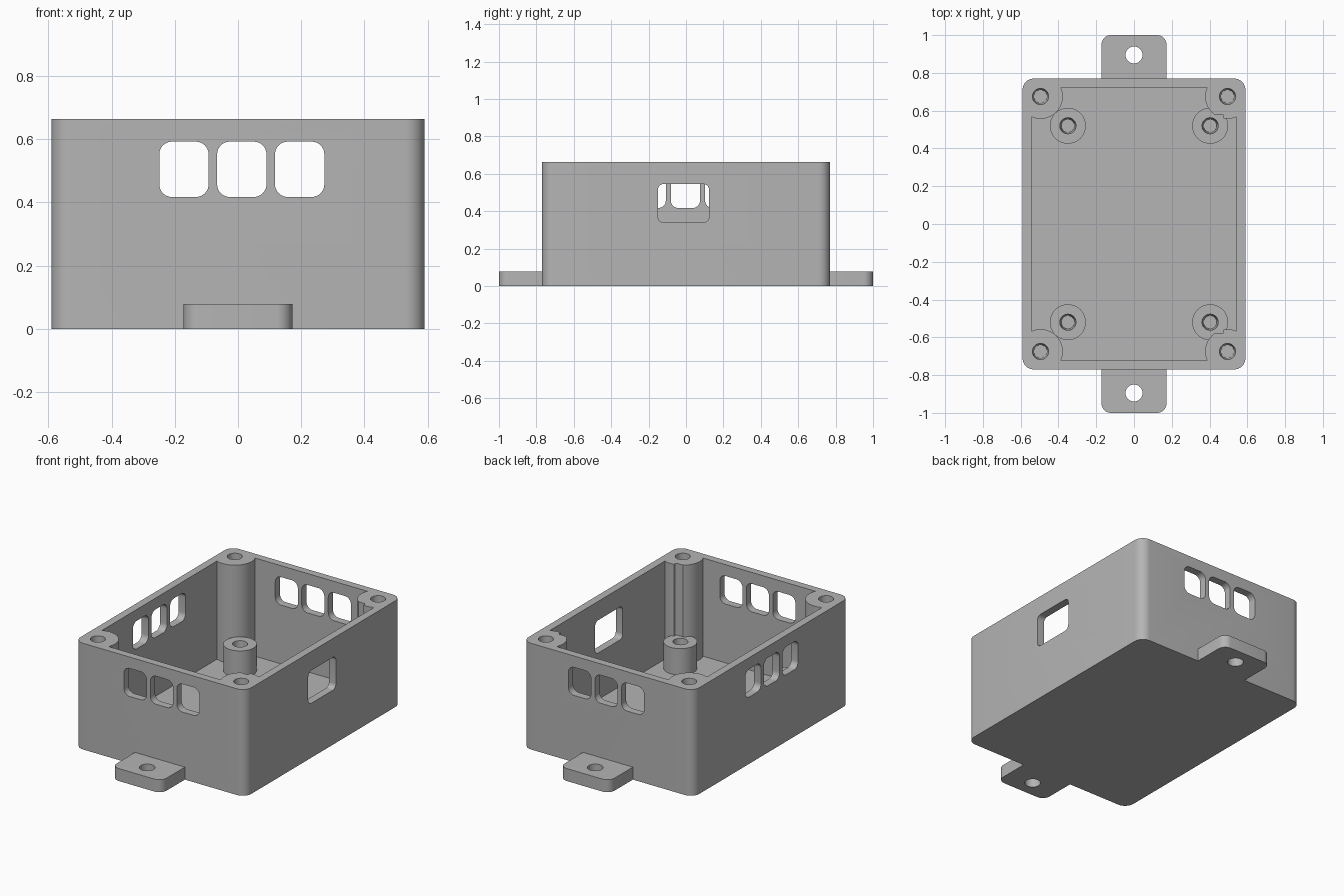
import bpy
import bmesh
from math import sin, cos, pi, atan2, sqrt

cube = bpy.data.objects.get("Cube")
if cube:
    bpy.data.objects.remove(cube, do_unlink=True)

grey = bpy.data.materials.new("light_grey_plastic")
grey.use_nodes = True
grey.diffuse_color = (0.46, 0.46, 0.46, 1)
grey.node_tree.nodes["Principled BSDF"].inputs["Base Color"].default_value = (0.46, 0.46, 0.46, 1)

HALF_X, HALF_Y, TOP = 0.59, 0.77, 0.663     # outer shell
IN_X, IN_Y, FLOOR = 0.542, 0.723, 0.05      # inner cavity
POST_X, POST_Y, POST_R = 0.495, 0.675, 0.118
STANDOFF_TOP = 0.215


def add_object(name, bm):
    bmesh.ops.recalc_face_normals(bm, faces=bm.faces)
    mesh = bpy.data.meshes.new(name)
    bm.to_mesh(mesh)
    bm.free()
    obj = bpy.data.objects.new(name, mesh)
    mesh.materials.append(grey)
    bpy.context.collection.objects.link(obj)
    return obj


def prism(name, outline, low, high, axis="Z"):
    """Extrude a flat outline along an axis."""
    place = {"X": lambda a, b, t: (t, a, b),
             "Y": lambda a, b, t: (a, t, b),
             "Z": lambda a, b, t: (a, b, t)}[axis]
    bm = bmesh.new()
    rings = [[bm.verts.new(place(a, b, t)) for a, b in outline] for t in (low, high)]
    bm.faces.new(rings[0])
    bm.faces.new(rings[1])
    n = len(outline)
    for i in range(n):
        j = (i + 1) % n
        bm.faces.new((rings[0][i], rings[0][j], rings[1][j], rings[1][i]))
    return add_object(name, bm)


def rounded(x0, x1, y0, y1, radius, steps=8):
    """Rounded rectangle outline."""
    corners = [(x1, y1, -1, -1), (x0, y1, 1, -1), (x0, y0, 1, 1), (x1, y0, -1, 1)]
    pts = []
    for k, (x, y, sx, sy) in enumerate(corners):
        for i in range(steps + 1):
            a = (k + i / steps) * pi / 2
            pts.append((x + sx * radius + radius * cos(a), y + sy * radius + radius * sin(a)))
    return pts


def circle(x, y, radius, steps=40):
    return [(x + radius * cos(2 * pi * i / steps), y + radius * sin(2 * pi * i / steps))
            for i in range(steps)]


def screw_hole(x, y, low, high):
    """Slightly tapered blind hole cutter."""
    bm = bmesh.new()
    bmesh.ops.create_cone(bm, cap_ends=True, segments=32, radius1=0.035, radius2=0.043,
                          depth=high - low)
    bmesh.ops.translate(bm, verts=bm.verts, vec=(x, y, (low + high) / 2))
    return add_object("hole_cutter", bm)


def cut(obj, cutters):
    """Subtract the cutters, then discard them."""
    bpy.context.view_layer.objects.active = obj
    for cutter in cutters:
        cutter.hide_render = True
        mod = obj.modifiers.new("cut", "BOOLEAN")
        mod.operation = "DIFFERENCE"
        mod.solver = "EXACT"
        mod.object = cutter
        bpy.ops.object.modifier_apply(modifier=mod.name)
        bpy.data.objects.remove(cutter, do_unlink=True)


def cavity_outline(steps=24):
    """Inner wall outline, bulging inward around the four corner posts."""
    dx, dy = IN_X - POST_X, IN_Y - POST_Y
    start = atan2(-sqrt(POST_R ** 2 - dx ** 2), dx)
    end = atan2(dy, -sqrt(POST_R ** 2 - dy ** 2)) - 2 * pi
    arc = []
    for i in range(steps + 1):
        a = start + (end - start) * i / steps
        arc.append((POST_X + POST_R * cos(a), POST_Y + POST_R * sin(a)))
    pts = []
    for sx, sy in ((1, 1), (-1, 1), (-1, -1), (1, -1)):
        side = arc if sx * sy > 0 else arc[::-1]
        pts += [(sx * x, sy * y) for x, y in side]
    return pts


parts = []

# Shell with cavity, board clearance, post holes, vents and port
shell = prism("box_shell", rounded(-HALF_X, HALF_X, -HALF_Y, HALF_Y, 0.06), 0, TOP)
cutters = [prism("cavity_cutter", cavity_outline(), FLOOR, TOP + 0.1),
           prism("board_cutter", rounded(-0.425, 0.475, -0.58, 0.58, 0.01), STANDOFF_TOP, TOP + 0.2)]
for sx in (-1, 1):
    for sy in (-1, 1):
        cutters.append(screw_hole(sx * POST_X, sy * POST_Y, 0.2, TOP + 0.01))
for k in (-1, 0, 1):
    end_mid, side_mid = 0.012 + 0.183 * k, -0.003 + 0.183 * k
    cutters.append(prism("end_vent_cutter",
                         rounded(end_mid - 0.078, end_mid + 0.078, 0.417, 0.592, 0.04), -1, 1, "Y"))
    cutters.append(prism("side_vent_cutter",
                         rounded(side_mid - 0.078, side_mid + 0.078, 0.417, 0.592, 0.04), -1, -0.5, "X"))
cutters.append(prism("port_cutter", rounded(-0.15, 0.123, 0.34, 0.545, 0.03), 0.5, 1, "X"))
cut(shell, cutters)
parts.append(shell)

# Board standoffs
for x, side in ((-0.35, "right"), (0.403, "left")):
    for y, end in ((-0.52, "front"), (0.52, "back")):
        post = prism(f"standoff_{end}_{side}", circle(x, y, 0.095), FLOOR, STANDOFF_TOP)
        cut(post, [screw_hole(x, y, FLOOR + 0.01, STANDOFF_TOP + 0.005)])
        parts.append(post)

# Mounting tabs: rounded outer corners, square where they meet the shell
for s, end in ((-1, "front"), (1, "back")):
    outer = rounded(-0.172, 0.172, 0.6, 1.0, 0.05)
    outline = [(x, s * max(y, HALF_Y)) for x, y in outer if y > 0.8]
    outline += [(-0.172, s * HALF_Y), (0.172, s * HALF_Y)]
    tab = prism(f"mounting_tab_{end}", outline, 0, 0.078)
    cut(tab, [prism("tab_hole_cutter", circle(0, s * 0.895, 0.045), -0.1, 0.2)])
    parts.append(tab)

# Smooth curved walls, keep crisp edges
bpy.ops.object.select_all(action="DESELECT")
for part in parts:
    part.select_set(True)
bpy.context.view_layer.objects.active = shell
bpy.ops.object.shade_smooth_by_angle(angle=pi / 6)
